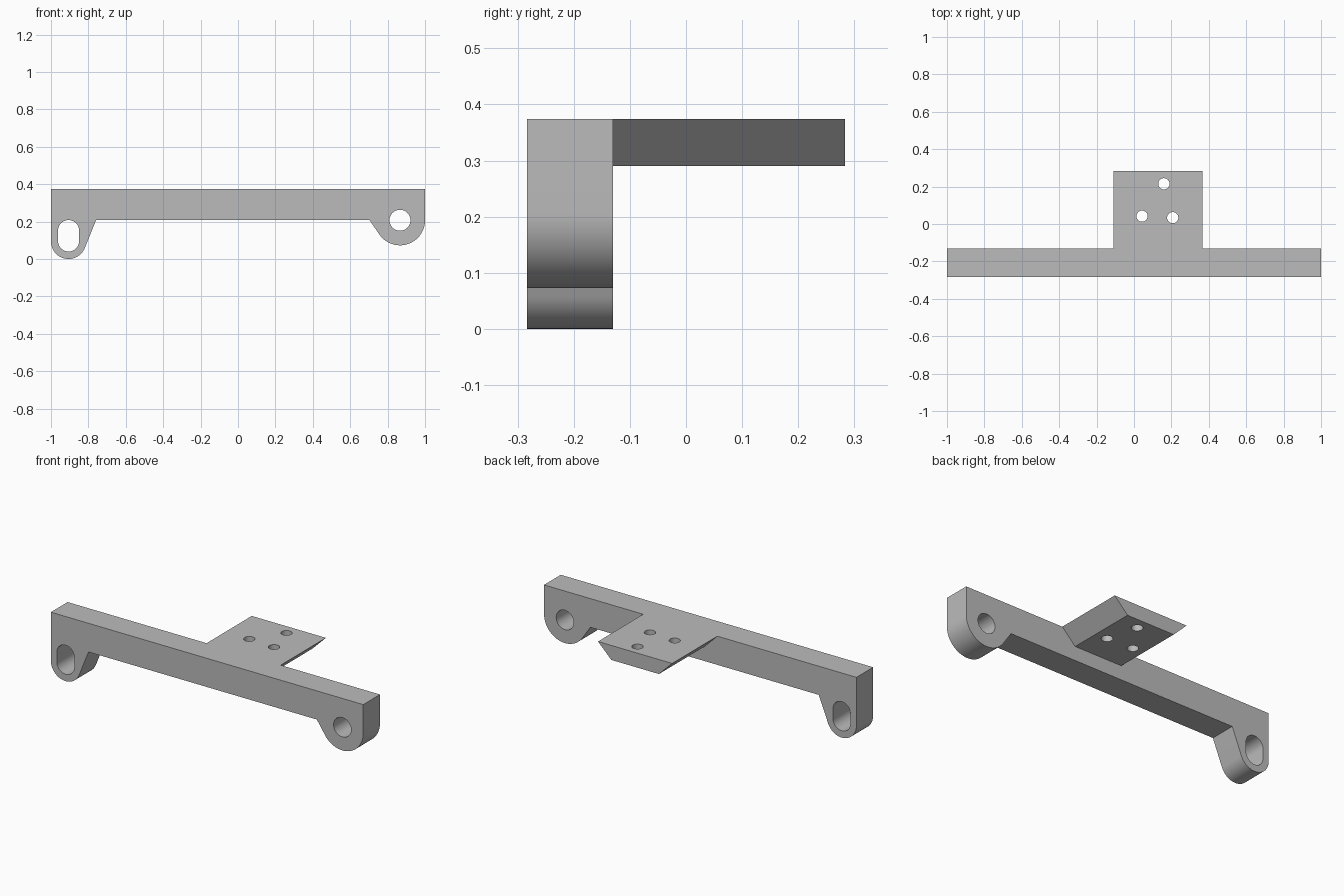
import bpy, bmesh
from math import pi, cos, sin, acos, atan2, hypot
from mathutils import Vector

cube = bpy.data.objects.get("Cube")
if cube:
    bpy.data.objects.remove(cube, do_unlink=True)

TOP, UNDER = 0.374, 0.208          # beam top and underside
FRONT, BACK, REAR = -0.283, -0.13, 0.283

gray = bpy.data.materials.new("plain gray")
gray.use_nodes = True
gray.diffuse_color = (0.5, 0.5, 0.5, 1)
gray.node_tree.nodes["Principled BSDF"].inputs["Base Color"].default_value = (0.5, 0.5, 0.5, 1)


def arc(cx, cz, r, a, b, n=32):
    return [(cx + r * cos(a + (b - a) * i / n), cz + r * sin(a + (b - a) * i / n))
            for i in range(n + 1)]


def tangent_angle(cx, cz, r, px, pz, side):
    """Angle on a circle where the line from an outside point touches it."""
    d = hypot(px - cx, pz - cz)
    return atan2(pz - cz, px - cx) + side * acos(r / d)


def prism(name, outline, start, end, axis="Y"):
    """Extrude an outline along y (points are x, z) or along z (points are x, y)."""
    bm = bmesh.new()
    place = (lambda p: (p[0], start, p[1])) if axis == "Y" else (lambda p: (p[0], p[1], start))
    face = bm.faces.new([bm.verts.new(place(p)) for p in outline])
    ext = bmesh.ops.extrude_face_region(bm, geom=[face])
    move = Vector((0, end - start, 0)) if axis == "Y" else Vector((0, 0, end - start))
    bmesh.ops.translate(bm, vec=move, verts=[v for v in ext["geom"] if isinstance(v, bmesh.types.BMVert)])
    bmesh.ops.recalc_face_normals(bm, faces=bm.faces)
    mesh = bpy.data.meshes.new(name)
    bm.to_mesh(mesh)
    bm.free()
    mesh.materials.append(gray)
    obj = bpy.data.objects.new(name, mesh)
    bpy.context.collection.objects.link(obj)
    return obj


def combine(target, tool, operation):
    mod = target.modifiers.new(operation, "BOOLEAN")
    mod.operation, mod.object, mod.solver = operation, tool, "EXACT"
    bpy.context.view_layer.objects.active = target
    bpy.ops.object.modifier_apply(modifier=mod.name)
    bpy.data.objects.remove(tool, do_unlink=True)


# Beam with a rounded lug hanging from each end
sx, sz, sr = -0.906, 0.094, 0.094
rx, rz, rr = 0.866, 0.207, 0.134
slot_inner, round_inner = (-0.759, UNDER), (0.703, UNDER)
slot_end = tangent_angle(sx, sz, sr, *slot_inner, -1)
round_start = tangent_angle(rx, rz, rr, *round_inner, 1) % (2 * pi)
outline = [(-1, TOP)] + arc(sx, sz, sr, -pi, slot_end)
outline += [slot_inner, round_inner]
outline += arc(rx, rz, rr, round_start, 2 * pi) + [(1, TOP)]
bracket = prism("bracket", outline, FRONT, BACK)

# Mounting plate with sloping sides, joined to the back of the beam
plate = prism("mounting_plate",
              [(-0.11, TOP), (-0.025, 0.29), (0.28, 0.29), (0.365, TOP)], -0.2, REAR)
combine(bracket, plate, "UNION")

# Slot and round hole through the lugs
slot = arc(sx, 0.152, 0.056, 0, pi) + arc(sx, 0.096, 0.056, pi, 2 * pi)
combine(bracket, prism("slot_cutter", slot, -0.4, 0), "DIFFERENCE")
combine(bracket, prism("hole_cutter", arc(rx, rz, 0.056, 0, 2 * pi, 48)[:-1], -0.4, 0), "DIFFERENCE")

# Screw holes through the plate
for x, y in ((0.16, 0.215), (0.043, 0.042), (0.207, 0.034)):
    circle = arc(x, y, 0.03, 0, 2 * pi, 32)[:-1]
    combine(bracket, prism("screw_cutter", circle, 0.2, 0.5, "Z"), "DIFFERENCE")

# Merge coplanar faces and smooth only the round surfaces
bm = bmesh.new()
bm.from_mesh(bracket.data)
bmesh.ops.remove_doubles(bm, verts=bm.verts, dist=0.0001)
bmesh.ops.dissolve_limit(bm, angle_limit=0.01, verts=bm.verts, edges=bm.edges)
bm.to_mesh(bracket.data)
bm.free()
bpy.ops.object.select_all(action="DESELECT")
bracket.select_set(True)
bpy.context.view_layer.objects.active = bracket
bpy.ops.object.shade_smooth_by_angle(angle=0.5)
